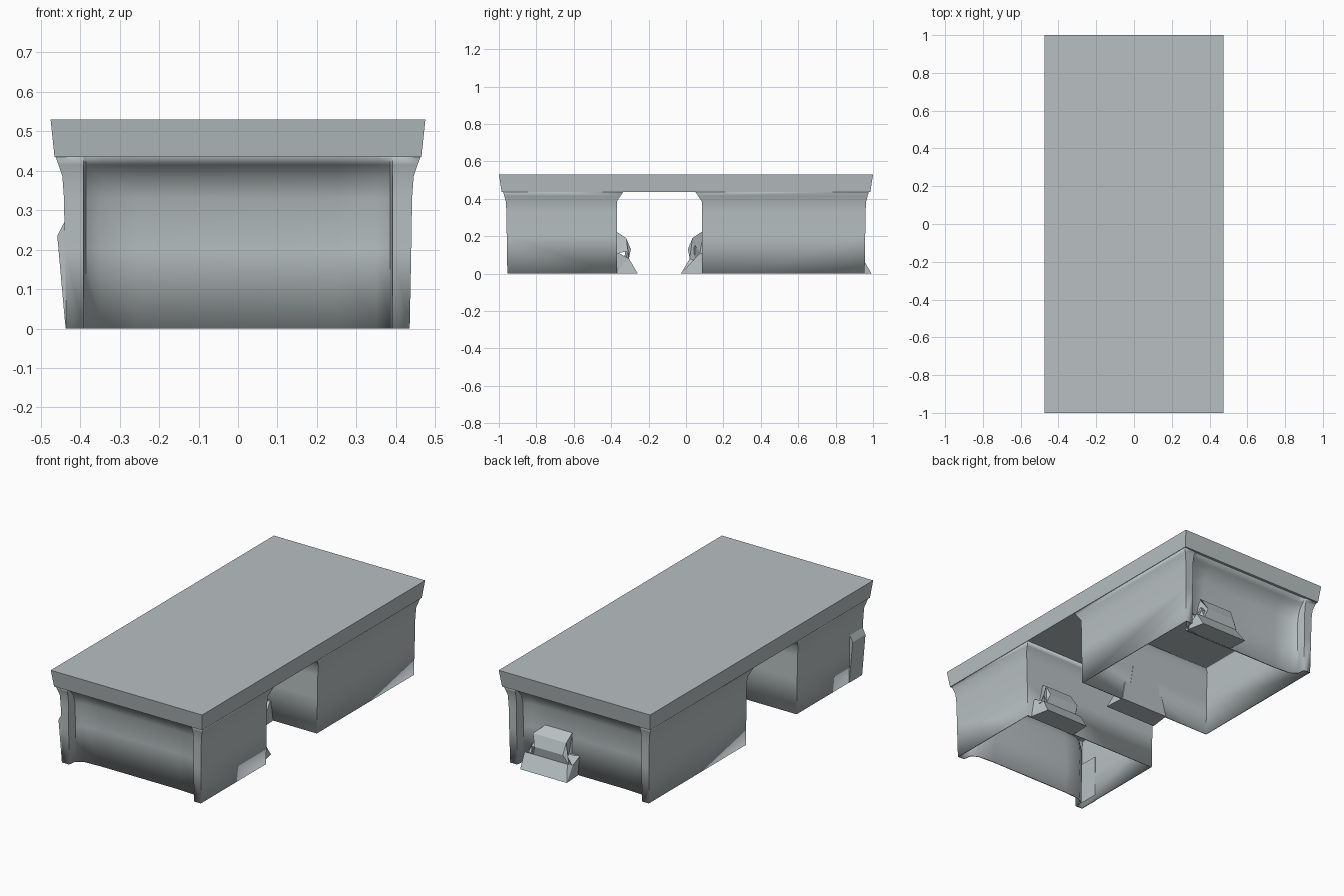
import bpy, bmesh, math, random
from mathutils import Vector

random.seed(4)
cube = bpy.data.objects.get("Cube")
if cube:
    bpy.data.objects.remove(cube, do_unlink=True)

# Single painted finish
grey = bpy.data.materials.new("pale_grey")
grey.use_nodes = True
colour = (0.48, 0.53, 0.54, 1)
grey.diffuse_color = colour
grey.node_tree.nodes["Principled BSDF"].inputs["Base Color"].default_value = colour


def finish(bm, name, smooth_angle=None):
    bmesh.ops.recalc_face_normals(bm, faces=bm.faces)
    mesh = bpy.data.meshes.new(name)
    bm.to_mesh(mesh)
    bm.free()
    mesh.materials.append(grey)
    ob = bpy.data.objects.new(name, mesh)
    bpy.context.collection.objects.link(ob)
    if smooth_angle:
        bpy.ops.object.select_all(action="DESELECT")
        ob.select_set(True)
        bpy.context.view_layer.objects.active = ob
        bpy.ops.object.shade_smooth_by_angle(angle=math.radians(smooth_angle))
    return ob


def loft(bm, rings):
    loops = [[bm.verts.new(p) for p in ring] for ring in rings]
    for low, high in zip(loops, loops[1:]):
        for i in range(len(low)):
            j = (i + 1) % len(low)
            bm.faces.new((low[i], low[j], high[j], high[i]))
    return loops


# Desk top: slab that widens slightly upward
bm = bmesh.new()
rings = [[(sx * w, sy * d, z) for sx, sy in ((-1, -1), (1, -1), (1, 1), (-1, 1))]
         for w, d, z in ((0.465, 0.985, 0.435), (0.475, 1.0, 0.53))]
ends = loft(bm, rings)
for end in ends:
    bm.faces.new(end)
finish(bm, "desk_top")


# Pedestals: hollow, open below, recessed outer end with a cove under the top
# each level: height, outward lean, flare into the knee space, recess depth
LEVELS = ((0.0, 0.0, 0.0, 0.075), (0.2, 0.004, 0.0, 0.085), (0.33, 0.006, 0.0, 0.08),
          (0.385, 0.01, 0.0, 0.06), (0.415, 0.02, 0.02, 0.03), (0.437, 0.028, 0.035, 0.005))


def pedestal(name, end, gap):
    s = 1 if end > gap else -1
    bm = bmesh.new()
    rings = []
    for z, lean, flare, depth in LEVELS:
        w, y = 0.435 + lean, end + s * lean * 0.8
        half = [(w, y), (0.392, y), (0.385, y - s * depth * 0.6),
                (0.35, y - s * depth * 0.92), (0.25, y - s * depth)]
        side = half + [(-x, yy) for x, yy in reversed(half)]
        g = gap - s * flare
        rings.append([(x, yy, z) for x, yy in side + [(-w, g), (w, g)]])
    loft(bm, rings)
    ob = finish(bm, name, 40)
    shell = ob.modifiers.new("wall_thickness", "SOLIDIFY")
    shell.thickness = 0.008
    shell.offset = -1


pedestal("front_pedestal", -0.955, -0.37)
pedestal("back_pedestal", 0.955, 0.085)

# Crumpled brackets: splayed foot below, bent loop above, open in the middle
FOOT = ((-0.01, 0), (0.112, 0), (0.065, 0.08), (0.04, 0.07), (0.01, 0.11), (-0.01, 0.11))
LOOP = ((-0.01, 0.11), (0.01, 0.11), (0.035, 0.15), (0.06, 0.12), (0.04, 0.07),
        (0.065, 0.08), (0.075, 0.13), (0.05, 0.19), (-0.01, 0.23))


def bracket(name, x, wall, s):
    bm = bmesh.new()
    for profile, width in ((FOOT, 0.15), (LOOP, 0.12)):
        rings = []
        for side in (-1, -0.35, 0.35, 1):
            ring = []
            for out, z in profile:
                spread = width * (1 - 1.2 * z) + random.uniform(-0.02, 0.02)
                ring.append((x + side * spread, wall + s * out, z))
            rings.append(ring)
        ends = loft(bm, rings)
        bm.faces.new(ends[0])
        bm.faces.new(ends[-1])
    bmesh.ops.triangulate(bm, faces=bm.faces)
    finish(bm, name)


bracket("front_pedestal_bracket", 0.25, -0.37, 1)
bracket("back_pedestal_inner_bracket", 0.0, 0.085, -1)
bracket("back_pedestal_outer_bracket", 0.2, 0.88, 1)

# Bent plate standing off the right side near the front corner
bm = bmesh.new()
plate = ((-0.43, 0.0), (-0.437, 0.0), (-0.458, 0.235), (-0.44, 0.27), (-0.43, 0.27))
sides = loft(bm, [[(x, y, z) for x, z in plate] for y in (-0.955, -0.84)])
for side in sides:
    bm.faces.new(side)
finish(bm, "side_plate")
